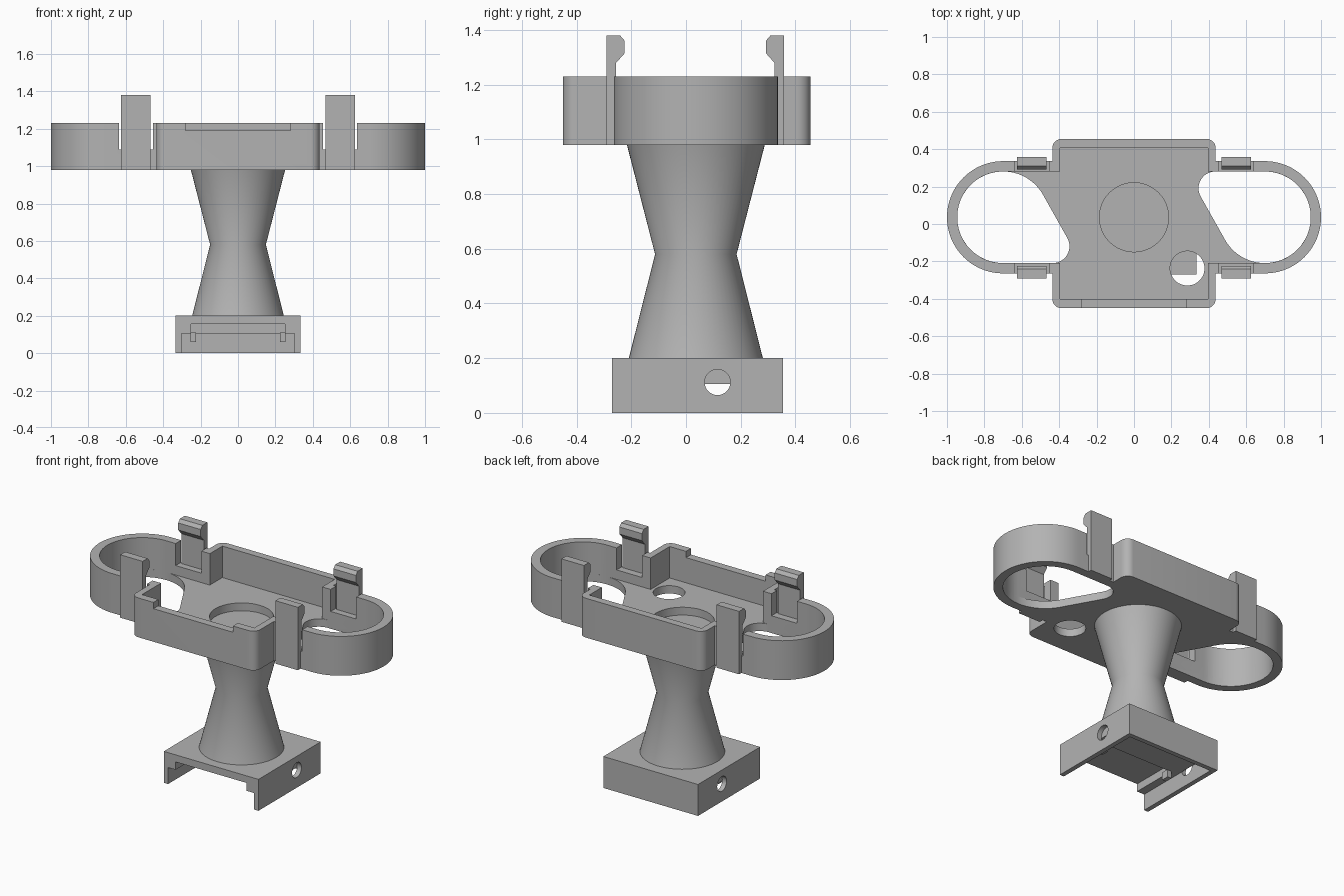
import bpy, bmesh
from math import sin, cos, pi, radians
from mathutils import Vector

cube = bpy.data.objects.get("Cube")
if cube:
    bpy.data.objects.remove(cube)

grey = bpy.data.materials.new("plain grey")
grey.use_nodes = True
grey.diffuse_color = (0.45, 0.45, 0.45, 1)
grey.node_tree.nodes["Principled BSDF"].inputs["Base Color"].default_value = (0.45, 0.45, 0.45, 1)

CY = 0.036                       # depth of the shared centre line
BOTTOM, FLOOR, RIM = 0.98, 1.03, 1.23


def arc(cx, cy, r, start, end, n=24):
    return [(cx + r * cos(radians(start + (end - start) * i / n)),
             cy + r * sin(radians(start + (end - start) * i / n))) for i in range(n + 1)]


def circle(cx, cy, r, n=48):
    return arc(cx, cy, r, 0, 360, n)[:-1]


def rounded_box(x, y0, y1, r):
    return (arc(x - r, y1 - r, r, 0, 90, 8) + arc(r - x, y1 - r, r, 90, 180, 8)
            + arc(r - x, y0 + r, r, 180, 270, 8) + arc(x - r, y0 + r, r, 270, 360, 8))


def stadium(x, r):
    return arc(x, CY, r, -90, 90, 40) + arc(-x, CY, r, 90, 270, 40)


def prism(name, outline, low, high, axis="z"):
    """Extrude an outline along z, or a (y, z) outline along x."""
    bm = bmesh.new()
    place = (lambda a, b, h: (a, b, h)) if axis == "z" else (lambda a, b, h: (h, a, b))
    rings = [[bm.verts.new(place(a, b, h)) for a, b in outline] for h in (low, high)]
    n = len(outline)
    bm.faces.new(rings[0])
    bm.faces.new(rings[1])
    for i in range(n):
        j = (i + 1) % n
        bm.faces.new((rings[0][i], rings[0][j], rings[1][j], rings[1][i]))
    return finish(name, bm)


def finish(name, bm):
    bmesh.ops.recalc_face_normals(bm, faces=bm.faces)
    mesh = bpy.data.meshes.new(name)
    bm.to_mesh(mesh)
    bm.free()
    mesh.materials.append(grey)
    obj = bpy.data.objects.new(name, mesh)
    bpy.context.collection.objects.link(obj)
    return obj


def block(name, x0, x1, y0, y1, z0, z1):
    return prism(name, [(x0, y0), (x1, y0), (x1, y1), (x0, y1)], z0, z1)


def combine(target, others, operation="DIFFERENCE"):
    for other in others:
        mod = target.modifiers.new("cut", "BOOLEAN")
        mod.operation, mod.solver, mod.object = operation, "EXACT", other
        bpy.context.view_layer.update()
        mesh = bpy.data.meshes.new_from_object(
            target.evaluated_get(bpy.context.evaluated_depsgraph_get()))
        target.modifiers.clear()
        target.data = mesh
        bpy.data.objects.remove(other)


def smooth(obj, angle=25):
    bpy.ops.object.select_all(action="DESELECT")
    obj.select_set(True)
    bpy.context.view_layer.objects.active = obj
    bpy.ops.object.shade_smooth_by_angle(angle=radians(angle))


# Tray: a long rounded ring crossed by a wider box
tray = prism("tray", stadium(0.70, 0.30), BOTTOM, RIM)
combine(tray, [prism("box", rounded_box(0.437, -0.45, 0.455, 0.05), BOTTOM, RIM)], "UNION")
combine(tray, [prism("ring_inside", stadium(0.70, 0.245), FLOOR, 1.4),
               block("box_inside", -0.395, 0.395, -0.40, 0.407, FLOOR, 1.4),
               block("front_notch", -0.28, 0.28, -0.5, -0.38, 1.19, 1.4),
               prism("column_recess", circle(0, CY, 0.185), 0.9, 1.1),
               prism("cable_hole", circle(0.285, -0.237, 0.092), 0.9, 1.1)])

# Floor openings: teardrops, each the other turned half a circle
for s in (-1, 1):
    drop = (arc(0.70, 0, 0.245, -90, 90) + arc(0.435, 0.155, 0.09, 90, 210, 16)
            + arc(0.70, 0, 0.245, 210, 270, 16)[:-1])
    drop = [(s * x, CY + s * y) for x, y in drop]
    combine(tray, [prism("floor_opening", drop, 0.9, 1.1)])

# Slots in the ring wall behind each clip
for s in (-1, 1):
    for y0, y1 in ((-0.3, -0.2), (0.275, 0.4)):
        x0, x1 = sorted((s * 0.455, s * 0.635))
        combine(tray, [block("clip_slot", x0, x1, y0, y1, 1.09, 1.4)])
smooth(tray)

# Snap clips with inward hooks
hook = [(0.325, BOTTOM), (0.325, 0.98), (0.325, 1.38), (0.275, 1.38), (0.258, 1.36),
        (0.258, 1.315), (0.289, 1.28), (0.289, BOTTOM)][1:]
for side, s in (("right", -1), ("left", 1)):
    for end, t in (("front", -1), ("back", 1)):
        outline = [(CY + t * y - 0.002, z) for y, z in hook]
        x0, x1 = sorted((s * 0.467, s * 0.625))
        prism(f"{end}_{side}_clip", outline, x0, x1, "x")

# Column: two cones meeting at a narrow waist
bm = bmesh.new()
rings = [[bm.verts.new((x, y, z)) for x, y in circle(0, CY, r, 64)]
         for r, z in ((0.245, 0.2), (0.149, 0.58), (0.252, BOTTOM))]
for a, b in zip(rings, rings[1:]):
    for i in range(64):
        j = (i + 1) % 64
        bm.faces.new((a[i], a[j], b[j], b[i]))
bm.faces.new(rings[0])
bm.faces.new(rings[-1])
smooth(finish("column", bm), 40)

# Base: a shoe open to the front and below, with a deeper front channel
base = block("base", -0.333, 0.333, -0.27, 0.355, 0, 0.2)
combine(base, [block("shoe_space", -0.303, 0.303, -0.4, 0.325, -0.1, 0.105),
               block("channel", -0.25, 0.25, -0.4, 0.03, 0.05, 0.155)])
for s in (-1, 1):
    x0, x1 = sorted((s * 0.303, s * 0.4))
    combine(base, [prism("screw_hole", circle(0.115, 0.112, 0.047, 32), x0, x1, "x")])
smooth(base)

# Small stops under the base
for side, s in (("right", -1), ("left", 1)):
    x0, x1 = sorted((s * 0.225, s * 0.255))
    block(f"{side}_stop", x0, x1, -0.015, 0.035, 0.06, 0.11)
